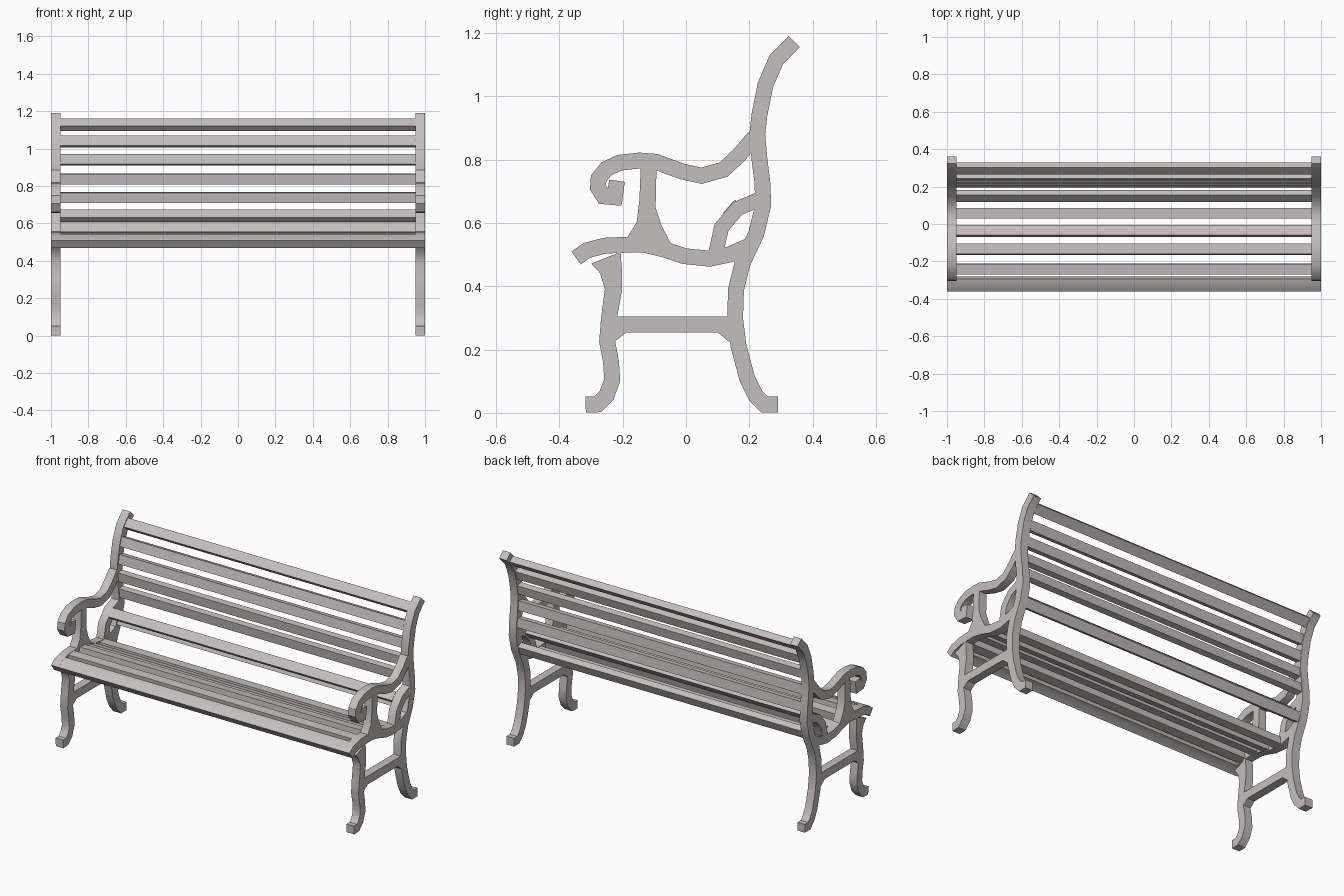
import bpy, bmesh, math
from mathutils import Vector

if "Cube" in bpy.data.objects:
    bpy.data.objects.remove(bpy.data.objects["Cube"])

PAINT = (0.56, 0.52, 0.52, 1)
paint = bpy.data.materials.new("warm grey paint")
paint.use_nodes = True
paint.diffuse_color = PAINT
paint.node_tree.nodes["Principled BSDF"].inputs["Base Color"].default_value = PAINT

INNER, OUTER = 0.95, 1.0


def finish(name, bm, x0, x1, mirrored):
    """Extrude flat faces lying at x0 across to x1 and make the object."""
    out = bmesh.ops.extrude_face_region(bm, geom=bm.faces[:])
    moved = [g for g in out["geom"] if isinstance(g, bmesh.types.BMVert)]
    bmesh.ops.translate(bm, verts=moved, vec=(x1 - x0, 0, 0))
    bmesh.ops.recalc_face_normals(bm, faces=bm.faces[:])
    mesh = bpy.data.meshes.new(name)
    bm.to_mesh(mesh)
    bm.free()
    mesh.materials.append(paint)
    obj = bpy.data.objects.new(name, mesh)
    bpy.context.collection.objects.link(obj)
    if mirrored:
        obj.modifiers.new("Mirror", "MIRROR").use_axis[0] = True
    bpy.ops.object.select_all(action="DESELECT")
    obj.select_set(True)
    bpy.context.view_layer.objects.active = obj
    bpy.ops.object.shade_smooth_by_angle(angle=math.radians(32))
    return obj


def plate(name, outline, x0=INNER, x1=OUTER, mirrored=True):
    """Flat plate from a side outline of (y, z) points."""
    bm = bmesh.new()
    bm.faces.new([bm.verts.new((x0, y, z)) for y, z in outline])
    return finish(name, bm, x0, x1, mirrored)


def ribbon(name, path, width=0.05, x0=INNER, x1=OUTER, mirrored=True):
    """Bar of even width following a side path of (y, z[, width]) points."""
    bm = bmesh.new()
    pts = [Vector(p[:2]) for p in path]
    rows = []
    for i, p in enumerate(pts):
        before = (p - pts[i - 1]).normalized() if i else None
        after = (pts[i + 1] - p).normalized() if i + 1 < len(pts) else None
        before, after = before or after, after or before
        along = (before + after).normalized()
        half = (path[i][2] if len(path[i]) > 2 else width) / 2
        side = Vector((-along.y, along.x)) * half / max(along.dot(after), 0.7)
        rows.append([bm.verts.new((x0, q.x, q.y)) for q in (p + side, p - side)])
    for a, b in zip(rows, rows[1:]):
        bm.faces.new((a[0], a[1], b[1], b[0]))
    return finish(name, bm, x0, x1, mirrored)


def slat(name, y, z, degrees, width=0.056, thick=0.038):
    """Long board centred at (y, z), its face tilted by an angle."""
    d = Vector((math.cos(math.radians(degrees)), math.sin(math.radians(degrees))))
    c, h = Vector((y, z)), d * width / 2
    return ribbon(name, [tuple(c - h), tuple(c + h)], thick, -INNER, INNER, False)


# End frames: back post with rear leg
ribbon("back_post_and_rear_leg", [
    (.342, 1.173), (.285, 1.115), (.251, 1.036), (.232, .942), (.225, .879),
    (.232, .8), (.241, .73), (.244, .658), (.222, .566), (.178, .472),
    (.158, .39), (.155, .298), (.166, .21), (.194, .106), (.22, .055),
    (.248, .026), (.29, .026)])

# Front leg, flared where it meets the seat rail
ribbon("front_leg", [
    (-.253, .49, .1), (-.237, .45, .07), (-.229, .39, .054), (-.243, .301),
    (-.249, .226), (-.237, .163), (-.233, .103), (-.251, .055),
    (-.279, .027), (-.317, .026)])

# Seat rail
seat_path = [
    (-.347, .489), (-.314, .513), (-.257, .528), (-.188, .531), (-.131, .531),
    (-.068, .516), (-.005, .495), (.074, .487), (.137, .5), (.194, .525)]
ribbon("seat_rail", seat_path)

# Arm rest ending in a scroll
ribbon("arm_rest", [
    (.215, .87), (.166, .812), (.118, .768), (.049, .749), (-.011, .762),
    (-.096, .793), (-.147, .797), (-.21, .79), (-.251, .771), (-.276, .74),
    (-.278, .712), (-.26, .684), (-.225, .681), (-.218, .733)])

# Arm post, curved brace and leg stretcher
plate("arm_post", [
    (-.143, .78), (-.093, .78), (-.096, .648), (-.077, .591), (-.04, .52),
    (-.15, .52), (-.19, .548), (-.156, .601), (-.147, .674)])
ribbon("curved_brace", [
    (.235, .676), (.162, .645), (.112, .585), (.093, .5)], .047)
plate("leg_stretcher", [
    (-.25, .304), (.153, .304), (.153, .215), (.134, .226), (.1, .254),
    (-.188, .254), (-.225, .226), (-.25, .215)])

# Back slats, from the top down
for i, place in enumerate([
        (.297, 1.128, 46), (.253, 1.037, 72), (.235, .94, 79), (.229, .838, 96),
        (.24, .738, 97), (.15, .64, 48), (.225, .572, 65)]):
    slat(f"back_slat_{i + 1}", *place)

# Seat slats, from the back forward, and the bent front slat
for i, place in enumerate([
        (.058, .49, 0), (-.038, .506, -15), (-.135, .531, -6), (-.24, .53, 5)]):
    slat(f"seat_slat_{i + 1}", *place, thick=.044)
ribbon("front_slat", seat_path[:2] + [(-.287, .52)], .049, -INNER, INNER, False)
